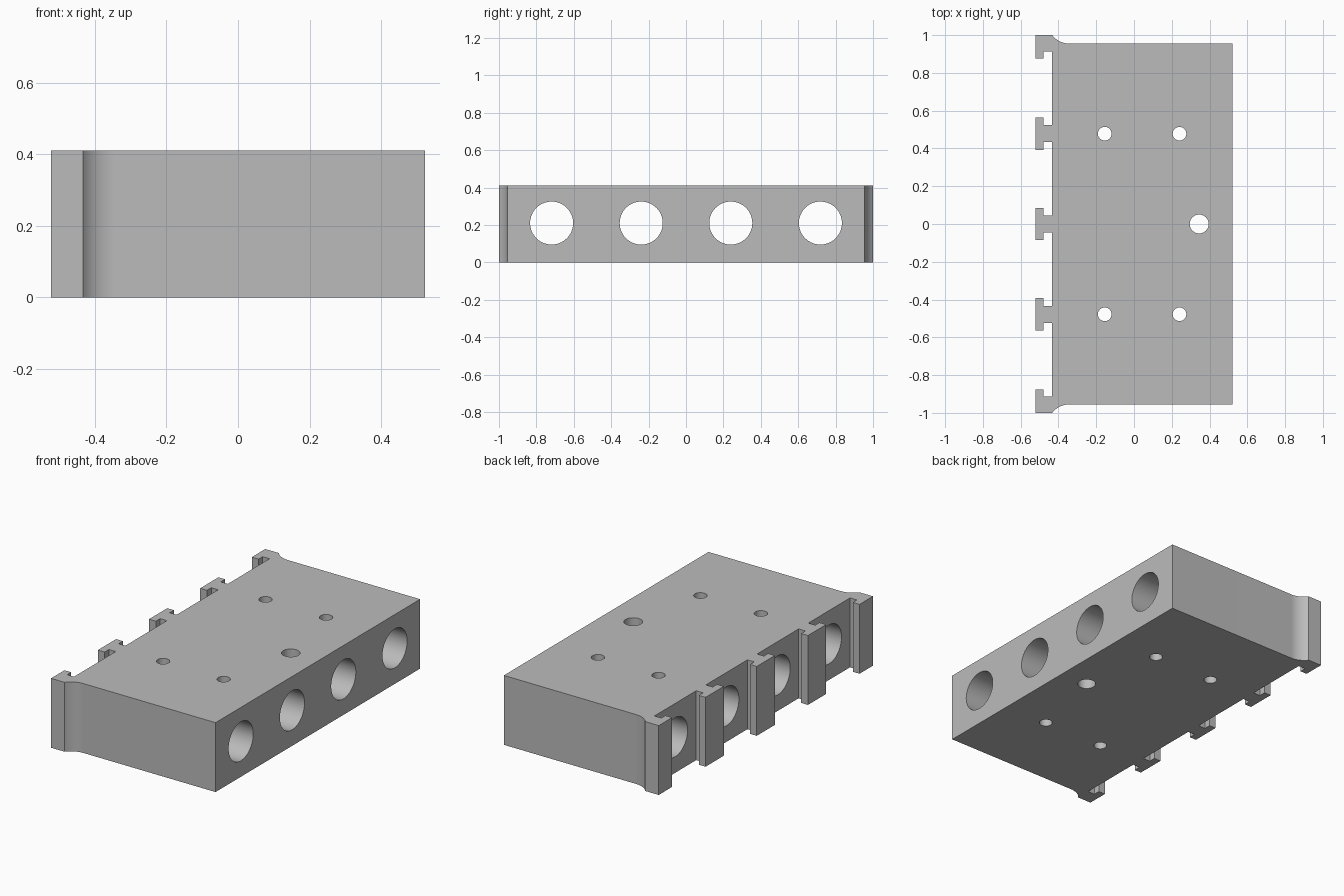
import bpy, bmesh, math
from mathutils import Matrix

cube = bpy.data.objects.get("Cube")
if cube:
    bpy.data.objects.remove(cube, do_unlink=True)

HEIGHT = 0.41
OUTER, LIP, WALL, FRONT = -0.522, -0.478, -0.433, 0.522   # x stations
SIDE = 0.955                                             # half length of block
PITCH = 0.478                                            # rail spacing

grey = bpy.data.materials.new("plain grey")
grey.use_nodes = True
COLOUR = (0.5, 0.5, 0.5, 1)
grey.diffuse_color = COLOUR
grey.node_tree.nodes["Principled BSDF"].inputs["Base Color"].default_value = COLOUR


def t_rail(y):
    """T-shaped rail outline, walked towards -y."""
    stem, flange = 0.045, 0.085
    return [(WALL, y + stem), (LIP, y + stem), (LIP, y + flange), (OUTER, y + flange),
            (OUTER, y - flange), (LIP, y - flange), (LIP, y - stem), (WALL, y - stem)]


def end_hook():
    """Flared corner with a concave fillet and an inward hook, at +y."""
    dx, dy = 0.09, 1 - SIDE
    radius = (dx * dx + dy * dy) / (2 * dy)
    sweep = math.asin(dx / radius)
    steps = 12
    fillet = [(WALL + dx - radius * math.sin(sweep * i / steps),
               SIDE + radius * (1 - math.cos(sweep * i / steps))) for i in range(steps + 1)]
    return fillet + [(OUTER, 1), (OUTER, 0.875), (LIP, 0.875), (LIP, 0.913), (WALL, 0.913)]


# Block outline with rails, extruded upward
hook = end_hook()
outline = [(FRONT, SIDE)] + hook
for y in (PITCH, 0, -PITCH):
    outline += t_rail(y)
outline += [(x, -y) for x, y in reversed(hook)] + [(FRONT, -SIDE)]

bm = bmesh.new()
base = bm.faces.new([bm.verts.new((x, y, 0)) for x, y in outline])
top = bmesh.ops.extrude_face_region(bm, geom=[base])["geom"]
bmesh.ops.translate(bm, vec=(0, 0, HEIGHT),
                    verts=[v for v in top if isinstance(v, bmesh.types.BMVert)])
bmesh.ops.recalc_face_normals(bm, faces=bm.faces)
mesh = bpy.data.meshes.new("rail_block")
bm.to_mesh(mesh)
bm.free()
block = bpy.data.objects.new("rail_block", mesh)
mesh.materials.append(grey)
bpy.context.collection.objects.link(block)

# Bores: large ones along x, small ones along z
bm = bmesh.new()


def bore(radius, matrix):
    bmesh.ops.create_cone(bm, cap_ends=True, segments=64, radius1=radius,
                          radius2=radius, depth=2, matrix=matrix)


for k in (-1.5, -0.5, 0.5, 1.5):
    bore(0.115, Matrix.Translation((0, k * 0.479, 0.21)) @ Matrix.Rotation(math.pi / 2, 4, 'Y'))
for x in (-0.155, 0.241):
    for y in (-PITCH, PITCH):
        bore(0.036, Matrix.Translation((x, y, 0)))
bore(0.05, Matrix.Translation((0.345, 0, 0)))
cut_mesh = bpy.data.meshes.new("bore_cutter")
bm.to_mesh(cut_mesh)
bm.free()
cutter = bpy.data.objects.new("bore_cutter", cut_mesh)
cutter.hide_render = True
bpy.context.collection.objects.link(cutter)

cut = block.modifiers.new("bores", 'BOOLEAN')
cut.operation = 'DIFFERENCE'
cut.solver = 'EXACT'
cut.object = cutter
bpy.ops.object.select_all(action='DESELECT')
block.select_set(True)
bpy.context.view_layer.objects.active = block
bpy.ops.object.modifier_apply(modifier=cut.name)
bpy.data.objects.remove(cutter, do_unlink=True)
bpy.ops.object.shade_smooth_by_angle(angle=math.radians(30))
